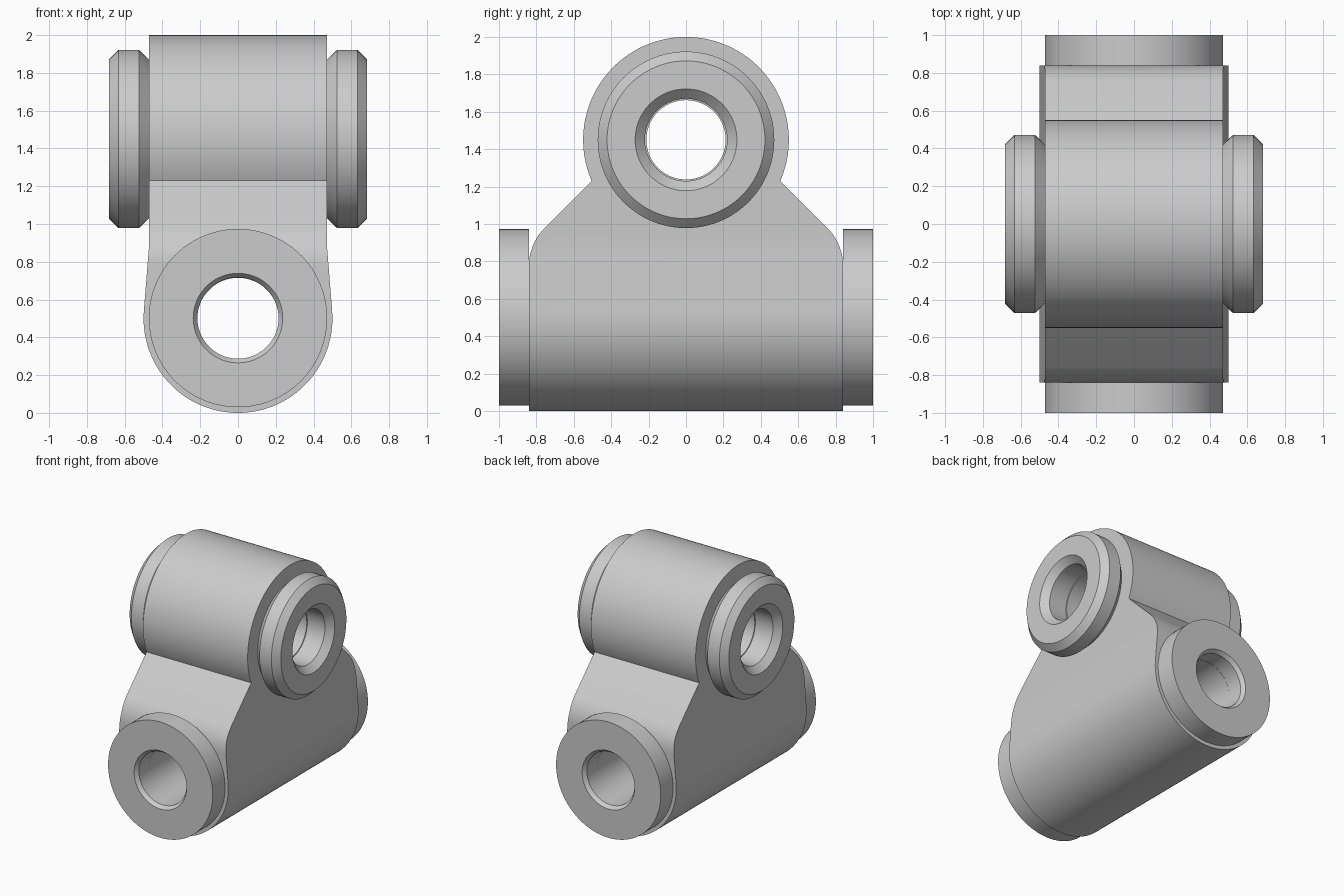
import bpy, bmesh
from math import sin, cos, pi, radians, atan2
from mathutils import Vector, Matrix

if "Cube" in bpy.data.objects:
    bpy.data.objects.remove(bpy.data.objects["Cube"])

SEG = 96
HALF_X, HALF_Y = 0.472, 0.84          # body half width and half length
LOW_Z, TOP_Z = 0.5, 1.45              # heights of the two bore axes
LOW_R, TOP_R = 0.5, 0.55

grey = bpy.data.materials.new("plain grey")
grey.use_nodes = True
grey.diffuse_color = (0.6, 0.6, 0.6, 1)
grey.node_tree.nodes["Principled BSDF"].inputs["Base Color"].default_value = (0.6, 0.6, 0.6, 1)


def finish(name, bm):
    bmesh.ops.recalc_face_normals(bm, faces=bm.faces)
    mesh = bpy.data.meshes.new(name)
    bm.to_mesh(mesh)
    bm.free()
    mesh.materials.append(grey)
    obj = bpy.data.objects.new(name, mesh)
    bpy.context.collection.objects.link(obj)
    return obj


def smooth(obj):
    bpy.ops.object.select_all(action="DESELECT")
    obj.select_set(True)
    bpy.context.view_layer.objects.active = obj
    bpy.ops.object.shade_smooth_by_angle(angle=radians(25))


def arc(cx, cz, r, a0, a1, n):
    return [(cx + r * cos(a0 + (a1 - a0) * i / n), cz + r * sin(a0 + (a1 - a0) * i / n))
            for i in range(n + 1)]


def prism(name, outline, axis, half):
    """Extrude an outline (across, height) along x or y."""
    bm = bmesh.new()
    place = (lambda a, z: (-half, a, z)) if axis == "X" else (lambda a, z: (a, -half, z))
    face = bm.faces.new([bm.verts.new(place(a, z)) for a, z in outline])
    made = bmesh.ops.extrude_face_region(bm, geom=[face])["geom"]
    shift = Vector((2 * half, 0, 0) if axis == "X" else (0, 2 * half, 0))
    bmesh.ops.translate(bm, vec=shift, verts=[v for v in made if isinstance(v, bmesh.types.BMVert)])
    return finish(name, bm)


def collar(name, profile, axis, side, z):
    """Turn a closed (distance, radius) section around a bore axis."""
    bm = bmesh.new()
    rings = []
    for i in range(SEG):
        a = 2 * pi * i / SEG
        ring = []
        for d, r in profile:
            u, w = r * cos(a), z + r * sin(a)
            ring.append(bm.verts.new((side * d, u, w) if axis == "X" else (u, side * d, w)))
        rings.append(ring)
    n = len(profile)
    for i in range(SEG):
        a, b = rings[i], rings[(i + 1) % SEG]
        for j in range(n):
            k = (j + 1) % n
            bm.faces.new((a[j], a[k], b[k], b[j]))
    smooth(finish(name, bm))


# Side outline: round top, straight shoulders, filleted corners, square base
joint = atan2(-0.22, 0.504)
fillet = arc(HALF_Y - 0.29, 0.775, 0.29, pi / 4, 0, 10)
right_edge = fillet + [(HALF_Y, -0.1)]
side_outline = arc(0, TOP_Z, TOP_R, pi - joint, joint, 80) + right_edge
side_outline += [(-y, z) for y, z in reversed(right_edge)]
body = prism("body", side_outline, "X", 0.7)

# Front outline: round bottom flaring into upright sides
tangent = radians(4.4)
front_outline = arc(0, LOW_Z, LOW_R, tangent, -pi - tangent, 70)
front_outline += [(-HALF_X, 0.87), (-HALF_X, 2.1), (HALF_X, 2.1), (HALF_X, 0.87)]
front_block = prism("front_block", front_outline, "Y", 1.2)

# Bores through both barrels
full = 2 * pi * (SEG - 1) / SEG
top_bore = prism("top_bore", arc(0, TOP_Z, 0.212, 0, full, SEG - 1), "X", 1.2)
low_bore = prism("low_bore", arc(0, LOW_Z, 0.215, 0, full, SEG - 1), "Y", 1.4)

bpy.context.view_layer.objects.active = body
for tool, mode in ((front_block, "INTERSECT"), (top_bore, "DIFFERENCE"), (low_bore, "DIFFERENCE")):
    mod = body.modifiers.new(tool.name, "BOOLEAN")
    mod.operation, mod.object, mod.solver = mode, tool, "EXACT"
    bpy.ops.object.modifier_apply(modifier=mod.name)
    bpy.data.objects.remove(tool)
smooth(body)

# Chamfered collars on the upper barrel, plain ones on the lower barrel
top_section = [(HALF_X, 0.22), (HALF_X, 0.42), (0.525, 0.472), (0.632, 0.472),
               (0.682, 0.422), (0.682, 0.272), (0.63, 0.22)]
low_section = [(HALF_Y, 0.215), (HALF_Y, 0.472), (1.0, 0.472), (1.0, 0.237), (0.97, 0.215)]
for side, left_right, front_back in ((1, "left", "back"), (-1, "right", "front")):
    collar("upper_collar_" + left_right, top_section, "X", side, TOP_Z)
    collar("lower_collar_" + front_back, low_section, "Y", side, LOW_Z + 0.002)
